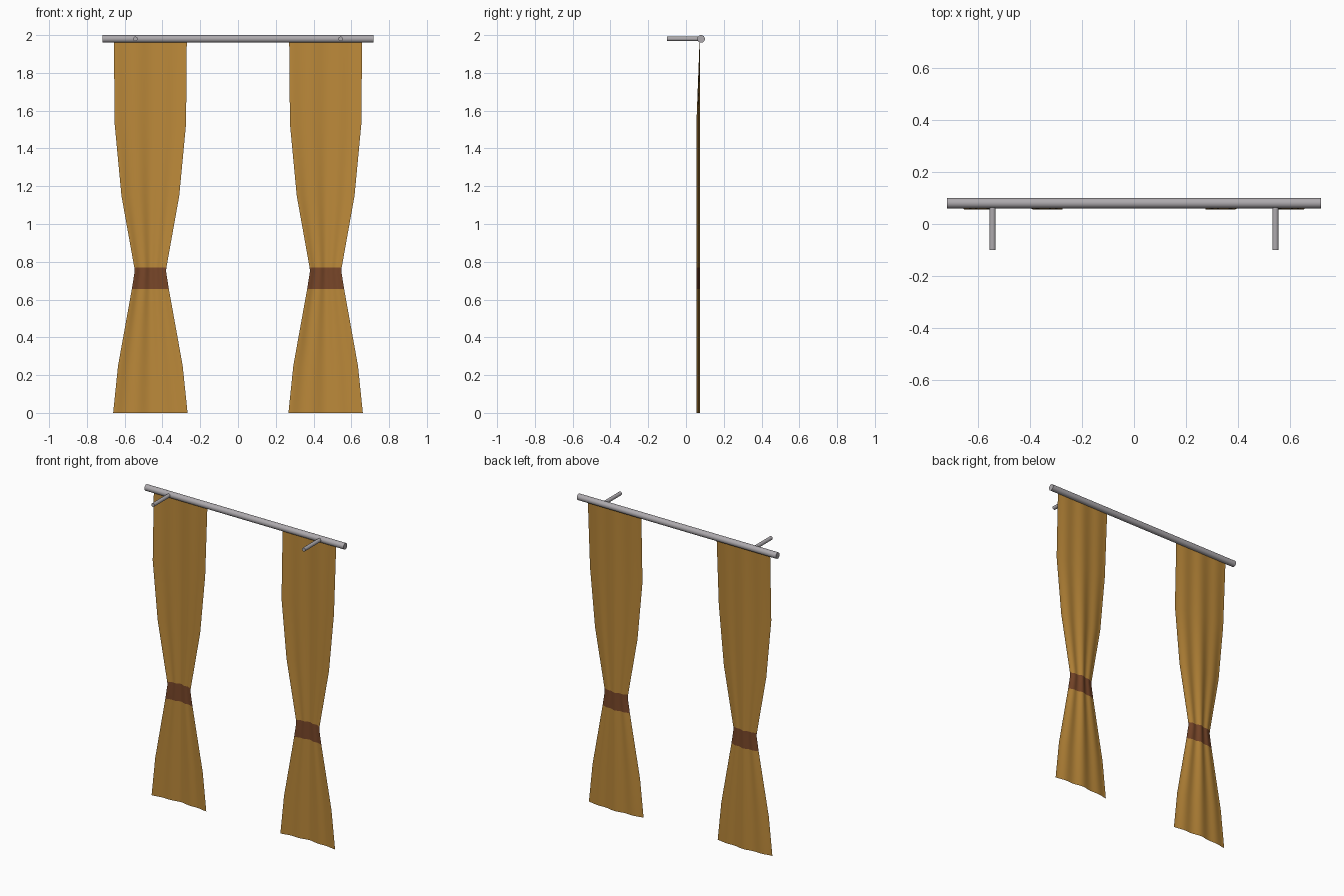
import bpy, math
from mathutils import Vector

if "Cube" in bpy.data.objects:
    bpy.data.objects.remove(bpy.data.objects["Cube"])


def material(name, rgb):
    m = bpy.data.materials.new(name)
    m.diffuse_color = (*rgb, 1)
    m.use_nodes = True
    m.node_tree.nodes["Principled BSDF"].inputs["Base Color"].default_value = m.diffuse_color
    return m


METAL = material("grey metal", (0.42, 0.40, 0.42))
CLOTH = material("golden cloth", (0.50, 0.25, 0.042))
BAND = material("brown tieback", (0.19, 0.062, 0.022))


def smooth(ob):
    bpy.ops.object.select_all(action='DESELECT')
    ob.select_set(True)
    bpy.context.view_layer.objects.active = ob
    bpy.ops.object.shade_smooth_by_angle(angle=math.radians(40))


def bar(name, a, b, r):
    a, b = Vector(a), Vector(b)
    d = b - a
    bpy.ops.mesh.primitive_cylinder_add(
        vertices=24, radius=r, depth=d.length, location=(a + b) / 2,
        rotation=d.to_track_quat('Z', 'Y').to_euler())
    ob = bpy.context.object
    ob.name = name
    ob.data.materials.append(METAL)
    smooth(ob)


# Rod and its two wall brackets
bar("curtain_rod", (-0.717, 0.08, 1.98), (0.717, 0.08, 1.98), 0.02)
for side, x in (("left", -0.543), ("right", 0.543)):
    bar(side + "_bracket", (x, -0.10, 1.98), (x, 0.08, 1.98), 0.012)

# Curtain outline: (height, half width, fold strength)
ROWS = [(0, 0.197, 1), (0.25, 0.171, 1), (0.655, 0.098, 1), (0.75, 0.083, 1),
        (0.77, 0.085, 1), (1.15, 0.153, 1), (1.53, 0.189, 1), (1.975, 0.193, 0.1)]
N = 48


def fold(u):
    # One broad wave, forward at both edges, with smaller pleats on top
    return 0.0065 * math.cos(2 * math.pi * u) + 0.0035 * math.cos(6 * math.pi * u)


def curtain(name, cx):
    verts, faces = [], []
    for z, half, s in ROWS:
        for i in range(N + 1):
            u = i / N
            y = 0.065 + 0.009 * (1 - s) - s * fold(u)
            verts.append((cx + half * (2 * u - 1), y, z))
    w = N + 1
    for j in range(len(ROWS) - 1):
        for i in range(N):
            a = j * w + i
            faces.append((a, a + 1, a + w + 1, a + w))
    me = bpy.data.meshes.new(name)
    me.from_pydata(verts, [], faces)
    me.materials.append(CLOTH)
    me.materials.append(BAND)
    # Tieback stripe at the gathered waist
    for p in me.polygons:
        p.material_index = 1 if 0.655 < p.center.z < 0.77 else 0
    ob = bpy.data.objects.new(name, me)
    bpy.context.collection.objects.link(ob)
    smooth(ob)


curtain("left_curtain", -0.464)
curtain("right_curtain", 0.464)
